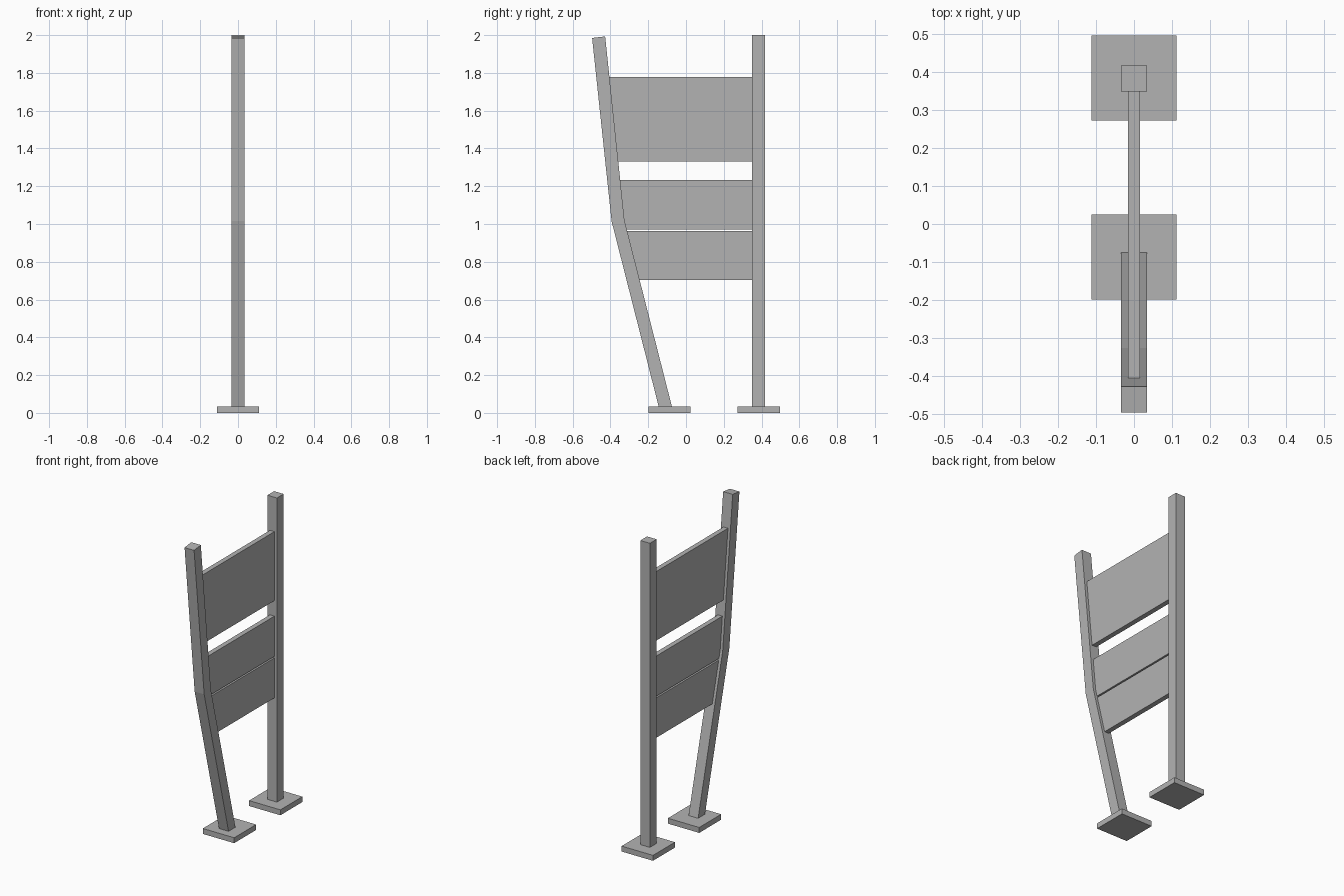
import bpy
import bmesh

cube = bpy.data.objects.get("Cube")
if cube:
    bpy.data.objects.remove(cube, do_unlink=True)

# Single flat colour
grey = bpy.data.materials.new("grey_metal")
grey.use_nodes = True
colour = (0.45, 0.45, 0.45, 1.0)
grey.diffuse_color = colour
grey.node_tree.nodes["Principled BSDF"].inputs["Base Color"].default_value = colour


def side_profile(name, outline, half_width):
    """Extrude a (y, z) outline symmetrically along x."""
    bm = bmesh.new()
    face = bm.faces.new([bm.verts.new((-half_width, y, z)) for y, z in outline])
    extruded = bmesh.ops.extrude_face_region(bm, geom=[face])["geom"]
    verts = [v for v in extruded if isinstance(v, bmesh.types.BMVert)]
    bmesh.ops.translate(bm, verts=verts, vec=(2 * half_width, 0, 0))
    bmesh.ops.recalc_face_normals(bm, faces=bm.faces)
    mesh = bpy.data.meshes.new(name)
    bm.to_mesh(mesh)
    bm.free()
    mesh.materials.append(grey)
    obj = bpy.data.objects.new(name, mesh)
    bpy.context.collection.objects.link(obj)
    return obj


def box(name, y0, y1, z0, z1, half_width):
    outline = [(y0, z0), (y1, z0), (y1, z1), (y0, z1)]
    return side_profile(name, outline, half_width)


PLATE_TOP = 0.035
POST_HALF = 0.034
POST_FACE = 0.349

# Bent front post: edges listed from foot to top
inner_edge = [(-0.075, PLATE_TOP), (-0.326, 1.02), (-0.428, 1.993)]
outer_edge = [(-0.145, PLATE_TOP), (-0.394, 1.015), (-0.497, 1.985)]


def inner_y(z):
    """Depth of the bent post's inner face at height z."""
    lower, bend, top = inner_edge
    (ya, za), (yb, zb) = (lower, bend) if z < bend[1] else (bend, top)
    return ya + (yb - ya) * (z - za) / (zb - za)


side_profile("bent_front_post", inner_edge + outer_edge[::-1], POST_HALF)

# Straight rear post
box("rear_post", POST_FACE, POST_FACE + 2 * POST_HALF, PLATE_TOP, 2.0, POST_HALF)

# Square base plates
for name, y in (("front_base_plate", -0.087), ("rear_base_plate", 0.385)):
    box(name, y - 0.112, y + 0.112, 0, PLATE_TOP, 0.112)

# Sign panels, cut to follow the bent post
for name, z0, z1 in (("lower_panel", 0.704, 0.962),
                     ("middle_panel", 0.972, 1.232),
                     ("upper_panel", 1.332, 1.778)):
    heights = [z1, z0]
    if z0 < inner_edge[1][1] < z1:
        heights.insert(1, inner_edge[1][1])
    outline = [(POST_FACE, z0), (POST_FACE, z1)] + [(inner_y(z), z) for z in heights]
    side_profile(name, outline, 0.016)
